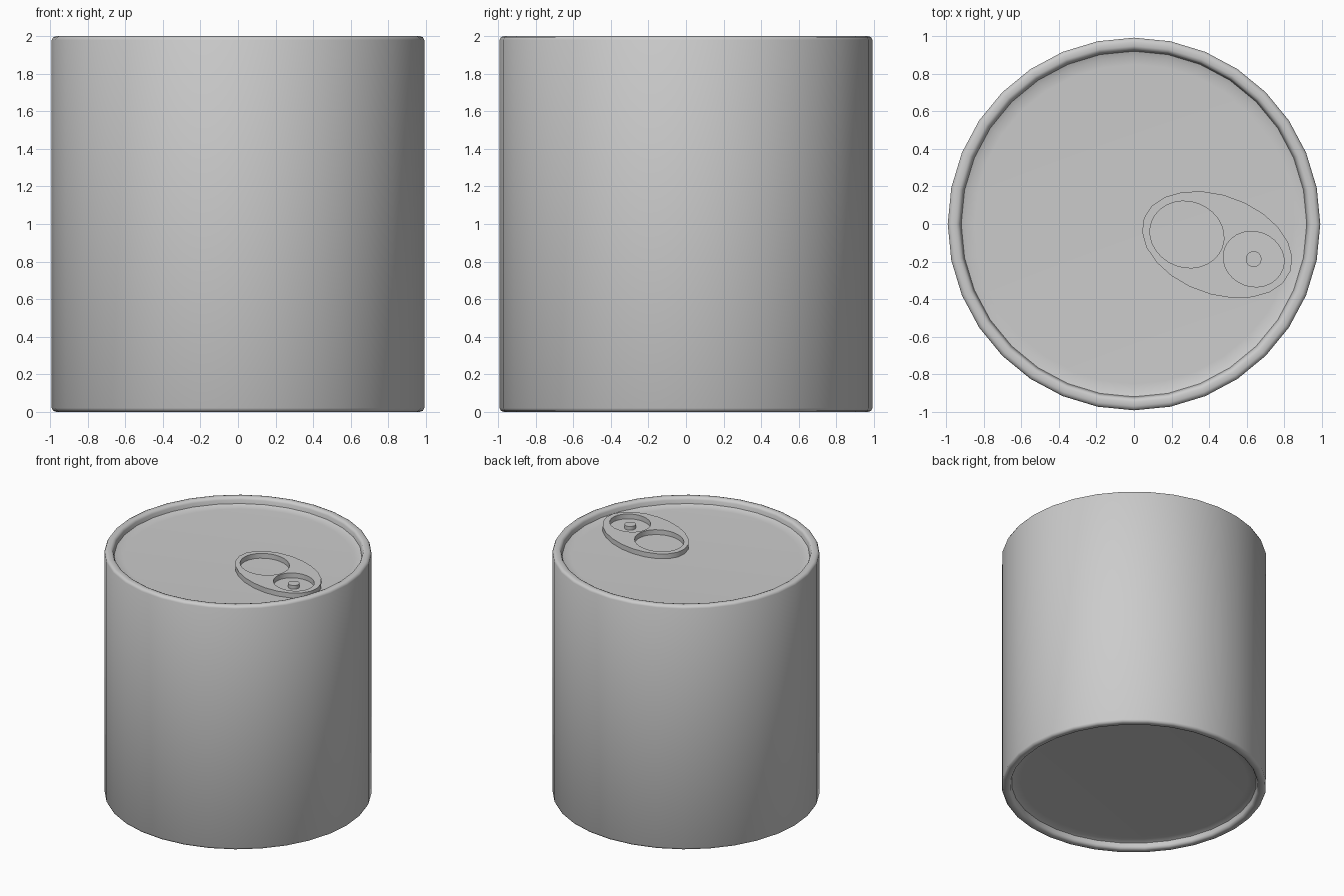
import bpy, bmesh, math
from mathutils import Matrix

if "Cube" in bpy.data.objects:
    bpy.data.objects.remove(bpy.data.objects["Cube"])

SIDES = 32


def lathe(name, profile, sides, center=(0, 0)):
    """Revolve an (r, z) profile whose ends lie on the axis."""
    bm = bmesh.new()
    verts = [bm.verts.new((r, 0, z)) for r, z in profile]
    edges = [bm.edges.new(pair) for pair in zip(verts, verts[1:])]
    bmesh.ops.spin(bm, geom=verts + edges, cent=(0, 0, 0), axis=(0, 0, 1),
                   angle=math.tau, steps=sides, use_merge=False)
    bmesh.ops.remove_doubles(bm, verts=bm.verts, dist=1e-5)
    bmesh.ops.recalc_face_normals(bm, faces=bm.faces)
    mesh = bpy.data.meshes.new(name)
    bm.to_mesh(mesh)
    bm.free()
    ob = bpy.data.objects.new(name, mesh)
    ob.location = (*center, 0)
    bpy.context.collection.objects.link(ob)
    bpy.ops.object.select_all(action='DESELECT')
    ob.select_set(True)
    bpy.context.view_layer.objects.active = ob
    bpy.ops.object.shade_smooth_by_angle(angle=math.radians(50))
    return ob


# Can body: rounded rims with a recessed lid and base
half = [(0.992, 1.98), (0.985, 1.994), (0.97, 2.0), (0.947, 2.0),
        (0.932, 1.994), (0.926, 1.98), (0.92, 1.952), (0.895, 1.942),
        (0.85, 1.94), (0, 1.94)]
bottom = [(r, 2 - z) for r, z in reversed(half)]
lathe("can_body", bottom + half, SIDES)

# Pull tab: tilted ellipse plate with two oval holes
TILT = math.radians(-20)
LID, TAB_TOP = 1.94, 1.98
ovals = [(0.443, -0.11, 0.415, 0.263, 22),
         (0.282, -0.056, 0.200, 0.175, 28),
         (0.637, -0.187, 0.164, 0.146, 28)]
curve = bpy.data.curves.new("pull_tab", 'CURVE')
curve.dimensions = '2D'
curve.fill_mode = 'BOTH'
curve.extrude = (TAB_TOP - LID) / 2 + 0.002
for cx, cy, a, b, n in ovals:
    spline = curve.splines.new('POLY')
    spline.points.add(n - 1)
    spline.use_cyclic_u = True
    for i, p in enumerate(spline.points):
        t = math.tau * i / n
        u, v = a * math.cos(t), b * math.sin(t)
        p.co = (cx + u * math.cos(TILT) - v * math.sin(TILT),
                cy + u * math.sin(TILT) + v * math.cos(TILT), 0, 1)
tab = bpy.data.objects.new("pull_tab", curve)
tab.location.z = (LID + TAB_TOP) / 2 - 0.002
bpy.context.collection.objects.link(tab)
bpy.ops.object.select_all(action='DESELECT')
tab.select_set(True)
bpy.context.view_layer.objects.active = tab
bpy.ops.object.convert(target='MESH')

# Rivet in the small hole
lathe("rivet", [(0, LID - 0.005), (0.042, LID - 0.005), (0.042, 1.97), (0, 1.97)],
      20, (0.637, -0.187))
